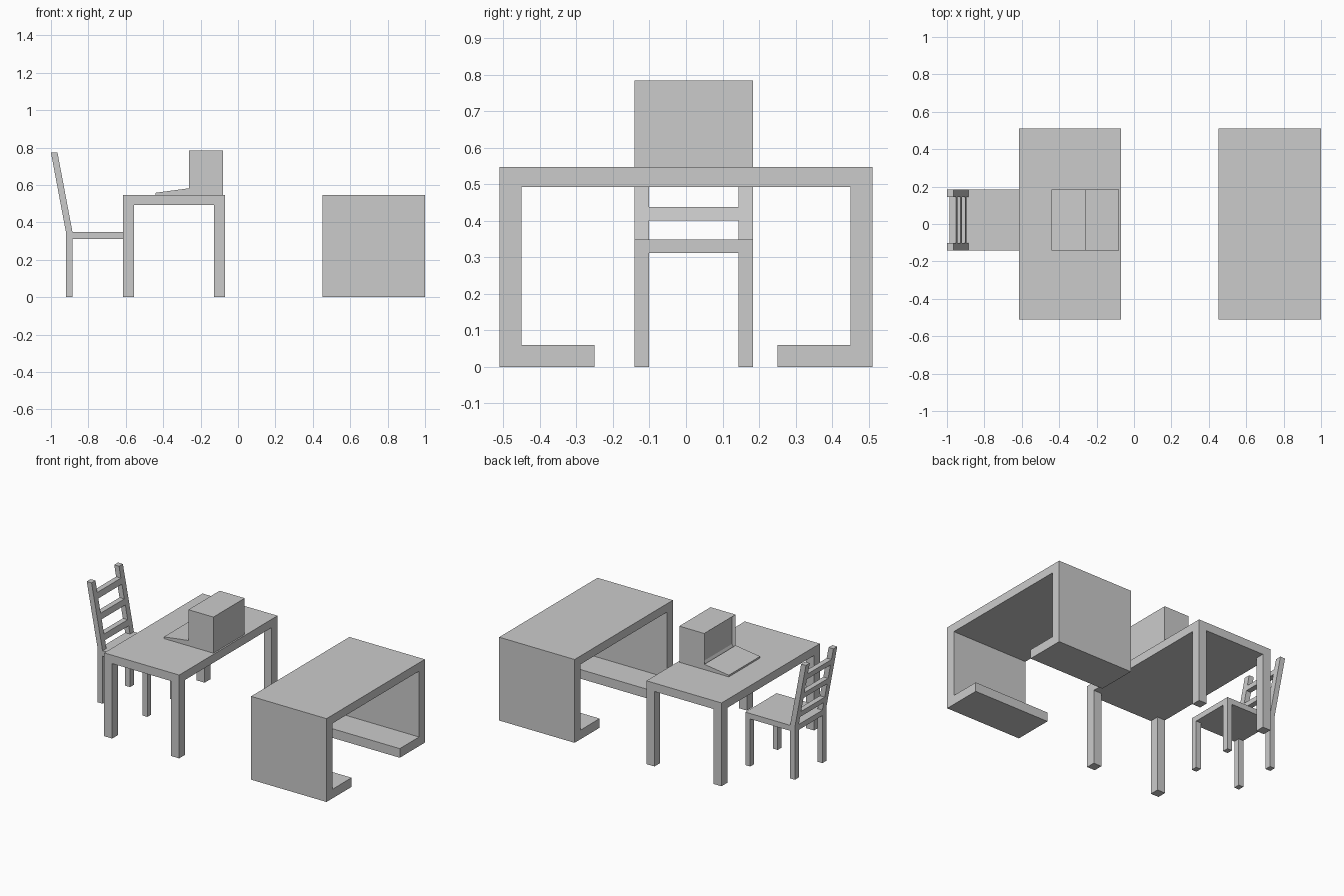
import bpy, bmesh
from mathutils import Vector

if "Cube" in bpy.data.objects:
    bpy.data.objects.remove(bpy.data.objects["Cube"])


def prism(name, points, axis, lo, hi):
    """Extrude a 2D profile along axis: 'x' takes (y, z) points, 'y' takes (x, z)."""
    bm = bmesh.new()
    place = (lambda a, b: (lo, a, b)) if axis == 'x' else (lambda a, b: (a, lo, b))
    face = bm.faces.new([bm.verts.new(place(a, b)) for a, b in points])
    ext = bmesh.ops.extrude_face_region(bm, geom=[face])
    verts = [v for v in ext['geom'] if isinstance(v, bmesh.types.BMVert)]
    shift = (hi - lo, 0, 0) if axis == 'x' else (0, hi - lo, 0)
    bmesh.ops.translate(bm, verts=verts, vec=shift)
    bmesh.ops.recalc_face_normals(bm, faces=bm.faces)
    mesh = bpy.data.meshes.new(name)
    bm.to_mesh(mesh)
    bm.free()
    obj = bpy.data.objects.new(name, mesh)
    bpy.context.collection.objects.link(obj)
    return obj


def box(name, x0, x1, y0, y1, z0, z1):
    return prism(name, [(x0, z0), (x1, z0), (x1, z1), (x0, z1)], 'y', y0, y1)


def legs(name, x0, x1, y0, y1, tx, ty, h):
    for xn, xa in (("left", x0), ("right", x1 - tx)):
        for yn, ya in (("front", y0), ("back", y1 - ty)):
            box(f"{name}_{yn}_{xn}_leg", xa, xa + tx, ya, ya + ty, 0, h)


# C-shaped side desk with inward feet
W, H, T = 0.51, 0.547, 0.06
half = [(W, H), (W, 0), (0.25, 0), (0.25, T), (W - T, T), (W - T, 0.492)]
prism("side_desk", half + [(-y, z) for y, z in reversed(half)], 'x', 0.452, 1.0)

# Work table
box("table_top", -0.615, -0.07, -W, W, 0.492, H)
legs("table", -0.615, -0.07, -W, W, 0.058, T, 0.492)

# Computer: sloped keyboard and monitor with recessed screen
Y0, Y1 = -0.141, 0.184
prism("keyboard", [(-0.44, H), (-0.262, H), (-0.262, 0.582), (-0.44, 0.558)], 'y', Y0, Y1)
monitor = box("monitor", -0.262, -0.08, Y0, Y1, H, 0.784)
bm = bmesh.new()
bm.from_mesh(monitor.data)
screen = min(bm.faces, key=lambda f: f.calc_center_median().x)
bmesh.ops.inset_region(bm, faces=[screen], thickness=0.014)
for v in screen.verts:
    v.co.x += 0.02
    v.co.z = max(v.co.z, 0.59)
bm.to_mesh(monitor.data)
bm.free()

# Chair seat and legs
box("chair_seat", -0.92, -0.56, Y0, Y1, 0.312, 0.348)
legs("chair", -0.92, -0.56, Y0, Y1, 0.035, 0.04, 0.312)


# Leaning chair back: two posts and three slats sharing one slope
def leaning(name, z0, z1, y0, y1):
    def back(z):
        return -0.92 - 0.08 * (z - 0.348) / (0.772 - 0.348)
    a, b = back(z0), back(z1)
    prism(name, [(a, z0), (a + 0.035, z0), (b + 0.035, z1), (b, z1)], 'y', y0, y1)


leaning("chair_front_post", 0.348, 0.772, Y0, Y0 + 0.04)
leaning("chair_back_post", 0.348, 0.772, Y1 - 0.04, Y1)
for i in range(3):
    z = 0.40 + 0.13 * i
    leaning(f"chair_slat_{i + 1}", z, z + 0.038, Y0 + 0.04, Y1 - 0.04)
